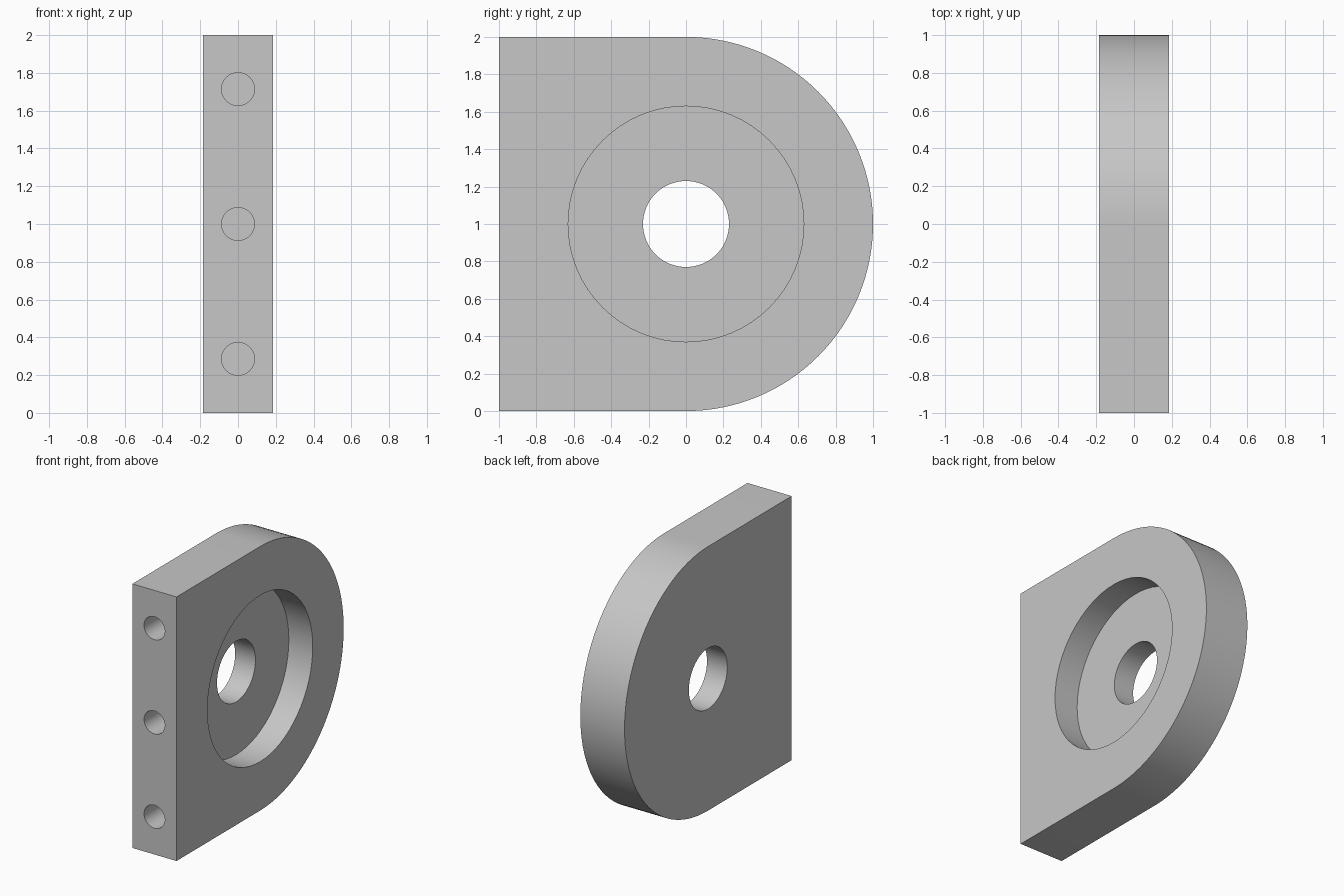
import bpy
import bmesh
import math

cube = bpy.data.objects.get("Cube")
if cube:
    bpy.data.objects.remove(cube, do_unlink=True)

THICK = 0.37
SEGMENTS = 64

# Single grey material
grey = bpy.data.materials.new("plain grey")
grey.use_nodes = True
colour = (0.57, 0.57, 0.57, 1)
grey.diffuse_color = colour
grey.node_tree.nodes["Principled BSDF"].inputs["Base Color"].default_value = colour

# Plate: square front, half-round back, extruded across x
outline = [(-1, 2), (-1, 0)]
for i in range(SEGMENTS + 1):
    a = math.pi * (i / SEGMENTS - 0.5)
    outline.append((math.cos(a), 1 + math.sin(a)))

bm = bmesh.new()
face = bm.faces.new([bm.verts.new((-THICK / 2, y, z)) for y, z in outline])
side = bmesh.ops.extrude_face_region(bm, geom=[face])
moved = [v for v in side["geom"] if isinstance(v, bmesh.types.BMVert)]
bmesh.ops.translate(bm, verts=moved, vec=(THICK, 0, 0))
bmesh.ops.recalc_face_normals(bm, faces=bm.faces[:])
mesh = bpy.data.meshes.new("mounting_plate")
bm.to_mesh(mesh)
bm.free()
mesh.materials.append(grey)
plate = bpy.data.objects.new("mounting_plate", mesh)
bpy.context.collection.objects.link(plate)


def drill(name, radius, length, centre, rotation):
    """Cut a round hole in the plate."""
    bpy.ops.mesh.primitive_cylinder_add(vertices=SEGMENTS, radius=radius, depth=length,
                                        location=centre, rotation=rotation)
    cutter = bpy.context.object
    cutter.name = name
    cutter.hide_render = True
    cutter.data.materials.append(grey)
    bpy.ops.object.select_all(action='DESELECT')
    plate.select_set(True)
    bpy.context.view_layer.objects.active = plate
    mod = plate.modifiers.new(name, 'BOOLEAN')
    mod.operation = 'DIFFERENCE'
    mod.solver = 'EXACT'
    mod.object = cutter
    bpy.ops.object.modifier_apply(modifier=name)
    bpy.data.objects.remove(cutter, do_unlink=True)


across = (0, math.pi / 2, 0)
along = (math.pi / 2, 0, 0)

# Wide recess on the left face, and the bore through its floor
RECESS = 0.2
drill("recess_cutter", 0.63, RECESS * 2, (THICK / 2, 0, 1), across)
drill("bore_cutter", 0.23, 1, (0, 0, 1), across)

# Blind bolt holes in the front edge
BOLT = 0.3
for z in (0.286, 1, 1.714):
    drill("bolt_cutter", 0.087, BOLT * 2, (0, -1, z), along)

bpy.ops.object.shade_smooth_by_angle(angle=math.radians(30))
